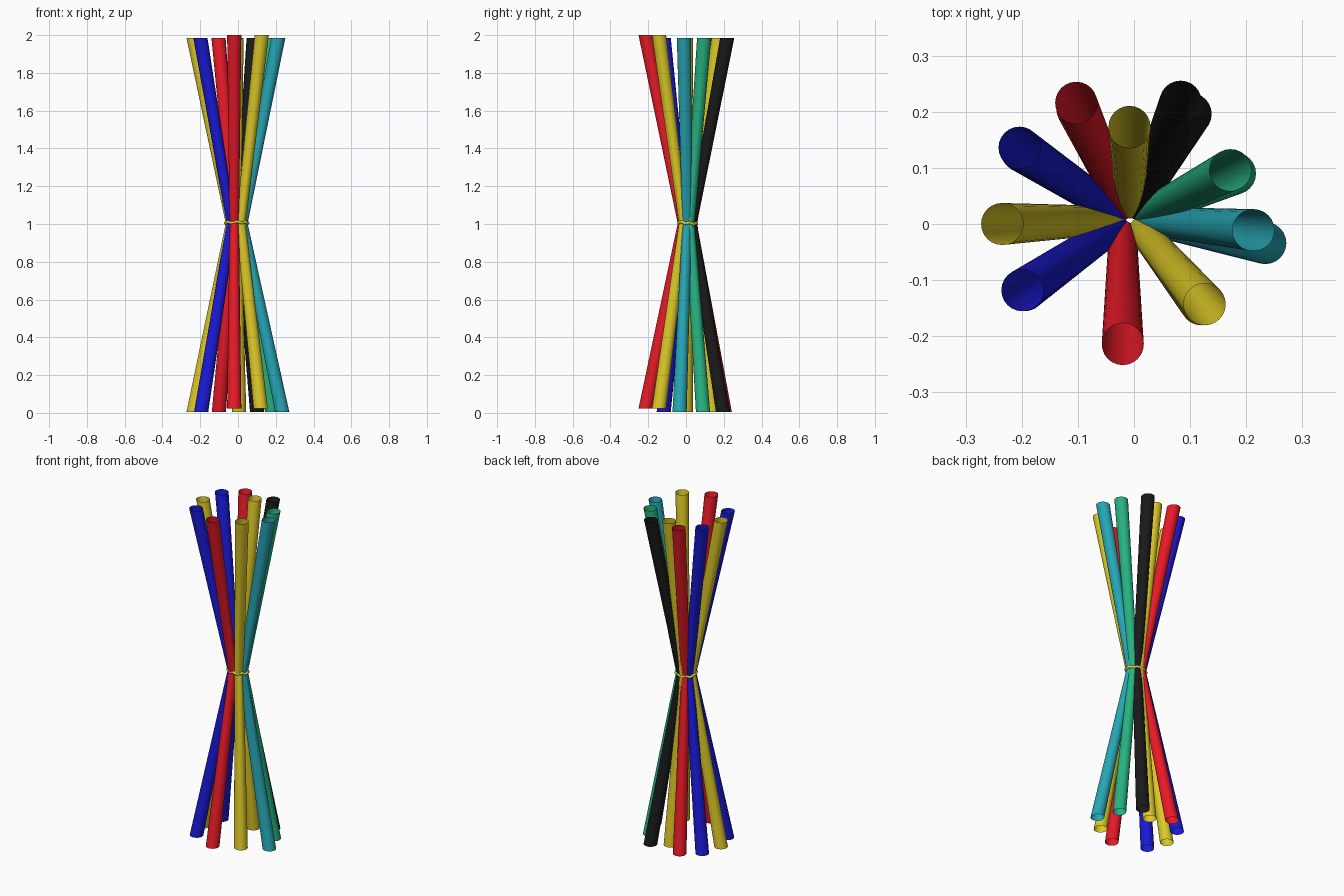
import bpy, bmesh, math

if "Cube" in bpy.data.objects:
    bpy.data.objects.remove(bpy.data.objects["Cube"])

SIDES = 24
R_END, R_MID = 0.0375, 0.025
Z_MID = 1.003
CX, CY = -0.007, 0.008


def material(name, rgb):
    m = bpy.data.materials.new(name)
    m.diffuse_color = (*rgb, 1)
    m.use_nodes = True
    m.node_tree.nodes["Principled BSDF"].inputs["Base Color"].default_value = m.diffuse_color
    return m


MATS = {
    "red": material("red", (0.80, 0.01, 0.02)),
    "blue": material("blue", (0.01, 0.01, 0.68)),
    "yellow": material("yellow", (0.72, 0.58, 0.02)),
    "black": material("black", (0.01, 0.01, 0.01)),
    "green": material("green", (0.02, 0.45, 0.22)),
    "teal": material("teal", (0.02, 0.38, 0.46)),
    "band": material("band", (0.72, 0.65, 0.05)),
}


def straw(name, color, rings):
    """Open tube skinned through horizontal rings (x, y, z, radius)."""
    bm = bmesh.new()
    loops = []
    for x, y, z, r in rings:
        loops.append([bm.verts.new((x + r * math.cos(a), y + r * math.sin(a), z))
                      for a in (2 * math.pi * i / SIDES for i in range(SIDES))])
    for lo, hi in zip(loops, loops[1:]):
        for i in range(SIDES):
            j = (i + 1) % SIDES
            bm.faces.new((lo[i], lo[j], hi[j], hi[i]))
    mesh = bpy.data.meshes.new(name)
    bm.to_mesh(mesh)
    bm.free()
    mesh.materials.append(MATS[color])
    ob = bpy.data.objects.new(name, mesh)
    bpy.context.collection.objects.link(ob)
    bpy.context.view_layer.objects.active = ob
    ob.select_set(True)
    bpy.ops.object.shade_smooth_by_angle(angle=math.radians(18))
    ob.select_set(False)


# Straws: colour, top end (x, y), bottom end (x, y), height offset
STRAWS = [
    ("red", (-0.103, 0.216), (-0.101, 0.205), 0),
    ("yellow", (-0.008, 0.173), (0.006, 0.14), 0),
    ("black", (0.083, 0.218), (0.101, 0.196), 0),
    ("green", (0.172, 0.096), (0.180, 0.090), 0),
    ("teal", (0.213, -0.011), (0.234, -0.034), 0),
    ("yellow", (0.126, -0.143), (0.120, -0.143), 0.017),
    ("red", (-0.020, -0.214), (-0.020, -0.214), 0.017),
    ("blue", (-0.199, -0.118), (-0.195, -0.118), 0),
    ("yellow", (-0.235, 0.0), (-0.235, 0.0), 0),
    ("blue", (-0.204, 0.136), (-0.200, 0.130), 0),
]
for n, (color, top, bottom, dz) in enumerate(STRAWS, 1):
    a = math.atan2(top[1] - CY, top[0] - CX)
    mx, my = CX + 0.033 * math.cos(a), CY + 0.027 * math.sin(a)
    if n == 7:
        mx = -0.02
    straw(f"{color}_straw_{n}", color, [
        (*bottom, 0.006 + dz, R_END),
        (mx, my, Z_MID, R_MID),
        (*top, 1.984 + dz, R_END)])

# Wavy band tied around the waist
curve = bpy.data.curves.new("waist_band", "CURVE")
curve.dimensions = "3D"
curve.bevel_depth = 0.008
curve.bevel_resolution = 3
spline = curve.splines.new("POLY")
COUNT = 80
spline.points.add(COUNT - 1)
for i, p in enumerate(spline.points):
    a = 2 * math.pi * i / COUNT
    s = 1 + 0.03 * math.cos(10 * a)
    y = 0.048 * s * math.sin(a)
    p.co = (CX + 0.058 * s * math.cos(a), CY + y,
            1.005 - 0.1 * y + 0.003 * math.sin(7 * a), 1)
spline.use_cyclic_u = True
curve.materials.append(MATS["band"])
bpy.context.collection.objects.link(bpy.data.objects.new("waist_band", curve))
